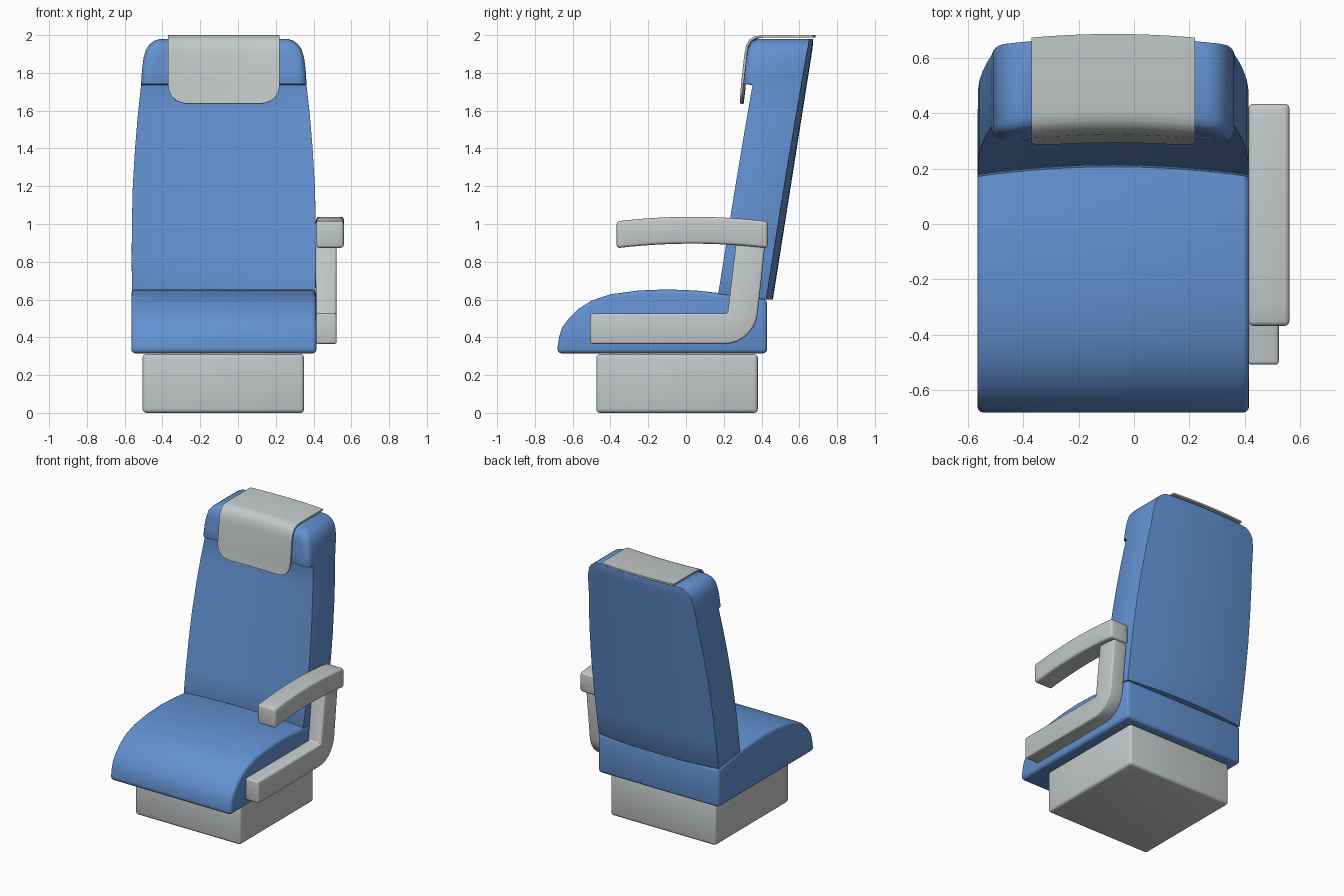
import bpy, bmesh, math

if "Cube" in bpy.data.objects:
    bpy.data.objects.remove(bpy.data.objects["Cube"])

CX = -0.075          # centre line of the seat (armrest is only on the right)
CURVE = 0.15         # plan curvature of the back


def material(name, col):
    m = bpy.data.materials.new(name)
    m.diffuse_color = (*col, 1)
    m.use_nodes = True
    m.node_tree.nodes["Principled BSDF"].inputs["Base Color"].default_value = m.diffuse_color
    return m


BLUE = material("blue fabric", (0.125, 0.285, 0.64))
GREY = material("light grey", (0.56, 0.585, 0.585))


def finish(bm, name, mat, bevel=0.0, segs=3):
    bmesh.ops.recalc_face_normals(bm, faces=bm.faces[:])
    if bevel:
        edges = [e for e in bm.edges if e.calc_face_angle(0) > math.radians(40)]
        bmesh.ops.bevel(bm, geom=edges, offset=bevel, segments=segs, profile=0.5,
                        affect='EDGES', clamp_overlap=True)
    me = bpy.data.meshes.new(name)
    bm.to_mesh(me)
    bm.free()
    me.materials.append(mat)
    me.shade_smooth()
    me.set_sharp_from_angle(angle=math.radians(32))
    ob = bpy.data.objects.new(name, me)
    bpy.context.collection.objects.link(ob)
    return ob


def extrude_x(name, profile, x0, x1, mat, bevel):
    """Side profile in (y, z) extruded along x."""
    bm = bmesh.new()
    a = [bm.verts.new((x0, y, z)) for y, z in profile]
    b = [bm.verts.new((x1, y, z)) for y, z in profile]
    n = len(profile)
    bm.faces.new(a)
    bm.faces.new(b[::-1])
    for i in range(n):
        j = (i + 1) % n
        bm.faces.new((a[i], b[i], b[j], a[j]))
    return finish(bm, name, mat, bevel)


COLS = [-1, -0.99, -0.965, -0.93, -0.88] + [i / 10 for i in range(-8, 9)] + [0.88, 0.93, 0.965, 0.99, 1]


def loft(name, sections, mat, bevel):
    """Sections (front y, front z, back y, back z, half width, front corner round)."""
    bm = bmesh.new()
    rows = []
    for yf, zf, yb, zb, w, r in sections:
        front, back = [], []
        for u in COLS:
            bend = CURVE * (u * w) ** 2
            t = max(0, (abs(u) - 0.88) / 0.12)
            rnd = r * (1 - math.sqrt(max(0, 1 - t * t)))
            front.append(bm.verts.new((CX + u * w, yf - bend + rnd, zf)))
            back.append(bm.verts.new((CX + u * w, yb - bend, zb)))
        rows.append((front, back))
    n = len(COLS)
    for (f0, b0), (f1, b1) in zip(rows, rows[1:]):
        for i in range(n - 1):
            bm.faces.new((f0[i], f0[i + 1], f1[i + 1], f1[i]))
            bm.faces.new((b0[i + 1], b0[i], b1[i], b1[i + 1]))
        for i in (0, n - 1):
            bm.faces.new((f0[i], f1[i], b1[i], b0[i]))
    for f, b in (rows[0], rows[-1]):
        for i in range(n - 1):
            bm.faces.new((f[i], b[i], b[i + 1], f[i + 1]))
    return finish(bm, name, mat, bevel, 2)


# Base box
extrude_x("base", [(-0.475, 0), (0.38, 0), (0.38, 0.312), (-0.475, 0.312)], -0.505, 0.35, GREY, 0.02)

# Seat cushion with rounded front
extrude_x("seat_cushion", [
    (-0.68, 0.315), (0.43, 0.315), (0.43, 0.60), (0.2, 0.632), (0.05, 0.648), (-0.1, 0.654),
    (-0.25, 0.648), (-0.4, 0.628), (-0.5, 0.594), (-0.57, 0.55), (-0.62, 0.50), (-0.657, 0.45),
    (-0.672, 0.40), (-0.68, 0.35)], CX - 0.49, CX + 0.49, BLUE, 0.022)

# Backrest with overhanging headrest
back_y = lambda z: 0.46 + 0.158 * (z - 0.6)
front_y = lambda z: 0.206 + 0.158 * (z - 0.63)
sections = [(front_y(0.63), 0.63, back_y(0.6), 0.6, 0.486, 0)]
for z, w in ((0.8, 0.488), (1.0, 0.487), (1.2, 0.482), (1.4, 0.470), (1.57, 0.456), (1.735, 0.438)):
    sections.append((front_y(z), z, back_y(z), z, w, 0))
for yf, z, w in ((0.325, 1.742, 0.438), (0.333, 1.82, 0.433), (0.340, 1.88, 0.425), (0.347, 1.925, 0.412),
                 (0.357, 1.952, 0.392), (0.372, 1.970, 0.368), (0.398, 1.980, 0.338)):
    sections.append((yf, z, min(back_y(z), 0.672), z, w, 0.045))
loft("backrest", sections, BLUE, 0.006)

# Headrest cover: thin cloth draped over the top
path = [(0.293, 1.637, 0.19), (0.294, 1.643, 0.225), (0.2955, 1.655, 0.253), (0.298, 1.675, 0.275),
        (0.301, 1.70, 0.289), (0.304, 1.735, 0.295), (0.322, 1.90, 0.295), (0.331, 1.945, 0.295),
        (0.347, 1.975, 0.295), (0.375, 1.993, 0.295), (0.41, 2.0, 0.295), (0.685, 2.0, 0.295)]
cloth = []
for i, (y, z, w) in enumerate(path):
    p, q = path[max(i - 1, 0)], path[min(i + 1, len(path) - 1)]
    dy, dz = q[0] - p[0], q[1] - p[1]
    d = math.hypot(dy, dz) / 0.012
    cloth.append((y, z, y + dz / d, z - dy / d, w, 0))
loft("headrest_cover", cloth, GREY, 0)

# Armrest pad, gently arched
top = [(-0.367 + 0.8 * i / 12, 1.038 - 0.024 * ((i - 6) / 6) ** 2) for i in range(13)]
bottom = [(y, z - 0.142) for y, z in reversed(top)]
extrude_x("armrest_pad", top + bottom, 0.413, 0.56, GREY, 0.016)

# Armrest bracket: lower arm with rounded elbow and upright
elbow = [(0.205 + 0.175 * math.sin(a), 0.545 - 0.18 * math.cos(a))
         for a in (math.radians(d) for d in range(0, 85, 12))]
extrude_x("armrest_bracket", [(-0.507, 0.365)] + elbow +
          [(0.42, 0.90), (0.265, 0.90), (0.22, 0.525), (-0.507, 0.525)], 0.412, 0.522, GREY, 0.012)
